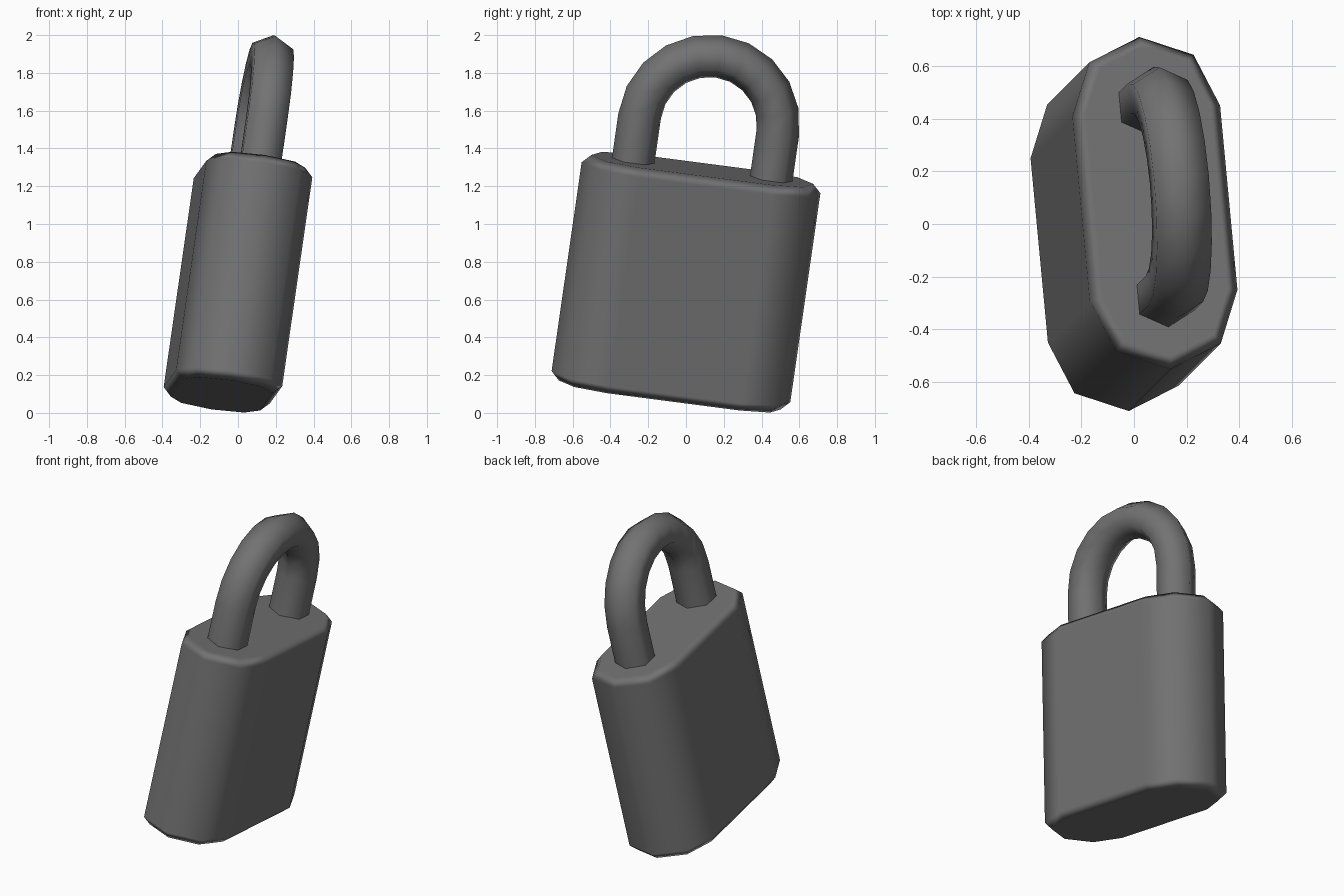
import bpy
import bmesh
from math import sin, cos, pi
from mathutils import Vector, Matrix

cube = bpy.data.objects.get("Cube")
if cube:
    bpy.data.objects.remove(cube, do_unlink=True)

steel = bpy.data.materials.new("dark grey metal")
steel.use_nodes = True
grey = (0.17, 0.17, 0.17, 1)
steel.diffuse_color = grey
steel.node_tree.nodes["Principled BSDF"].inputs["Base Color"].default_value = grey

# Leaning frame of the lock: thickness, width and upward axes
up = Vector((0.144, 0.144, 1)).normalized()
wide = Vector((-0.074, 1, 0))
wide = (wide - up * wide.dot(up)).normalized()
thick = wide.cross(up)
LEAN = Matrix.Translation((0, 0, 0.692)) @ Matrix((thick, wide, up)).transposed().to_4x4()


def loft(name, rings):
    """Skin a list of equal rings, cap both ends and place in the leaning frame."""
    bm = bmesh.new()
    loops = [[bm.verts.new(p) for p in ring] for ring in rings]
    n = len(loops[0])
    for a, b in zip(loops, loops[1:]):
        for i in range(n):
            j = (i + 1) % n
            bm.faces.new((a[i], a[j], b[j], b[i]))
    bm.faces.new(loops[0][::-1])
    bm.faces.new(loops[-1])
    bmesh.ops.recalc_face_normals(bm, faces=bm.faces)
    for f in bm.faces:
        f.smooth = True
    mesh = bpy.data.meshes.new(name)
    bm.to_mesh(mesh)
    bm.free()
    mesh.materials.append(steel)
    ob = bpy.data.objects.new(name, mesh)
    bpy.context.collection.objects.link(ob)
    ob.matrix_world = LEAN
    return ob


# Body: a faceted stadium outline with chamfered rims
def stadium(radius, z, half=0.355):
    ring = []
    for side in (0, 1):
        for k in range(5):
            ang = pi * (side + k / 4)
            ring.append((radius * cos(ang), radius * sin(ang) + (half, -half)[side], z))
    return ring


RADIUS, HEIGHT, CHAMFER = 0.285, 0.609, 0.045
body = loft("lock_body", [
    stadium(RADIUS - CHAMFER, -HEIGHT),
    stadium(RADIUS, CHAMFER - HEIGHT),
    stadium(RADIUS, HEIGHT - CHAMFER),
    stadium(RADIUS - CHAMFER, HEIGHT)])
# Keep the big faces flat while the narrow ones blend
weighted = body.modifiers.new("flat large faces", 'WEIGHTED_NORMAL')
weighted.weight = 100


# Shackle: a six-sided bar swept along two legs and a half circle
def bar_ring(centre, out, r=0.114, stretch=1.07):
    return [centre + out * (r * cos(k * pi / 3))
            + Vector((r * stretch * sin(k * pi / 3), 0, 0)) for k in range(6)]


BEND, ARC_Z, STEPS = 0.37, 0.85, 10
rings = [bar_ring(Vector((0, -BEND, 0.57)), Vector((0, -1, 0)))]
for s in range(STEPS + 1):
    ang = pi * s / STEPS
    out = Vector((0, -cos(ang), sin(ang)))
    rings.append(bar_ring(Vector((0, 0, ARC_Z)) + out * BEND, out))
rings.append(bar_ring(Vector((0, BEND, 0.57)), Vector((0, 1, 0))))
shackle = loft("shackle", rings)
for f in shackle.data.polygons:
    f.use_smooth = len(f.vertices) == 4
